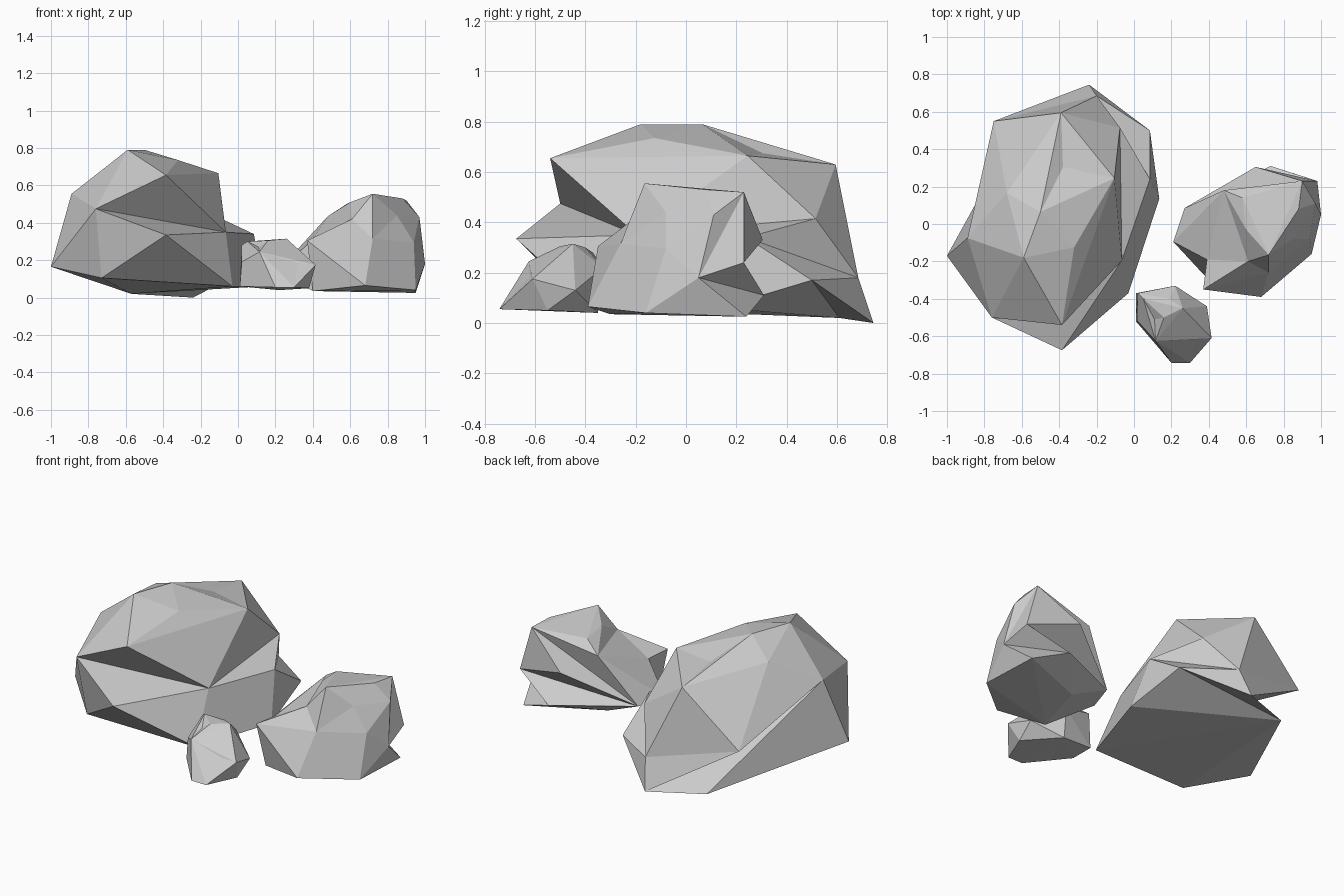
import bpy, bmesh
from mathutils import Vector
from mathutils.bvhtree import BVHTree

if "Cube" in bpy.data.objects:
    bpy.data.objects.remove(bpy.data.objects["Cube"])


def hull(points):
    bm = bmesh.new()
    verts = [bm.verts.new(p) for p in points]
    bmesh.ops.convex_hull(bm, input=verts)
    return bm, verts


def side(a, b, p):
    return a.cross(b).dot(p)


def crosses(a, b, u, v):
    """True if edge uv crosses line ab as seen from the rock's centre."""
    return ((a + b).dot(u + v) > 0 and side(a, b, u) * side(a, b, v) < -1e-12
            and side(u, v, a) * side(u, v, b) < -1e-12)


def crease(bm, a, b, c):
    """Turn edges until the surface folds along the line from vert a to vert b."""
    for _ in range(30):
        turned = False
        for e in bm.edges:
            u, v = e.verts
            if len(e.link_faces) != 2 or not crosses(a.co - c, b.co - c, u.co - c, v.co - c):
                continue
            p, q = [next(w for w in f.verts if w not in e.verts) for f in e.link_faces]
            if crosses(p.co - c, q.co - c, u.co - c, v.co - c):
                bmesh.ops.rotate_edges(bm, edges=[e], use_ccw=bool(_ % 2))
                turned = True
                break
        if not turned:
            return


def rock(name, points, centre, creases=()):
    """Facet a rock: lift hollow points onto the hull, mesh it, push them back, fold creases."""
    c = Vector(centre)
    pts = [Vector(p) for p in points]
    bm, _ = hull(pts)
    tree = BVHTree.FromBMesh(bm)
    bm.free()
    lifted = []
    for p in pts:
        d = (p - c).normalized()
        hit = tree.ray_cast(c, d)[0]
        hollow = hit is not None and (hit - p).length > 0.002
        lifted.append(c + (hit - c) * 1.015 if hollow else p)
    bm, verts = hull(lifted)
    for v, p in zip(verts, pts):
        if v.is_valid:
            v.co = p
    for i, j in creases:
        if all(verts[k].is_valid and verts[k].link_faces for k in (i, j)):
            crease(bm, verts[i], verts[j], c)
    bmesh.ops.delete(bm, geom=[v for v in bm.verts if not v.link_faces], context='VERTS')
    bmesh.ops.recalc_face_normals(bm, faces=bm.faces[:])
    bmesh.ops.dissolve_limit(bm, angle_limit=0.05, verts=bm.verts[:], edges=bm.edges[:])
    me = bpy.data.meshes.new(name)
    bm.to_mesh(me)
    bm.free()
    bpy.context.collection.objects.link(bpy.data.objects.new(name, me))


# Large boulder: crown, shoulders, then base
rock("large_boulder", [
    (-.59, -.18, .79), (-.50, .065, .79), (-.32, -.125, .735), (-.105, .245, .665),
    (-.38, .305, .675), (-.68, .165, .70), (-.39, .595, .63), (-.385, -.54, .655),
    (-.89, -.075, .555), (-.76, -.50, .475), (-.075, .515, .415),
    (-.385, -.675, .335), (-.065, -.195, .35), (.085, .24, .34), (-.75, .55, .31),
    (-.20, .685, .18), (.085, .50, .17), (-1, -.17, .165),
    (-.73, -.44, .105), (-.03, -.37, .06), (.135, .135, .06),
    (-.24, .745, .0), (-.57, .61, .02),
], (-.42, .03, .35), [(11, 12), (9, 12), (12, 10), (13, 15), (14, 15), (16, 22)])

# Medium boulder: crown, shoulders, then base
rock("medium_boulder", [
    (.72, -.165, .555), (.88, .08, .53), (.90, .23, .52), (.60, -.03, .51), (.58, .14, .50),
    (.85, -.08, .44), (.61, -.20, .42), (.48, .18, .435), (.97, .11, .43),
    (.72, -.26, .315), (.37, -.35, .305), (.65, .305, .33), (.94, -.08, .295),
    (1, .05, .18), (.98, .23, .24), (.73, .31, .11),
    (.68, -.39, .065), (.95, -.16, .04), (.95, .24, .025), (.40, -.30, .035),
    (.21, -.095, .14), (.27, .085, .14), (.39, -.19, .30), (.50, .05, .04),
], (.65, -.02, .25), [(13, 15), (14, 21), (10, 9), (6, 9), (7, 22), (22, 6), (7, 6),
                      (9, 5), (5, 8), (9, 12), (12, 16)])

# Small boulder: crown, shoulders, then base
rock("small_boulder", [
    (.16, -.50, .305), (.26, -.45, .315), (.19, -.40, .30), (.05, -.40, .30),
    (.02, -.37, .28), (.22, -.33, .22), (.115, -.625, .245), (.11, -.51, .27),
    (.30, -.44, .25), (.32, -.62, .185), (.415, -.61, .175), (.39, -.44, .13),
    (.02, -.52, .19), (.20, -.742, .055), (.30, -.742, .055), (.10, -.60, .06),
    (.01, -.52, .06), (.01, -.37, .06), (.38, -.55, .05), (.22, -.35, .04),
], (.20, -.51, .16))
